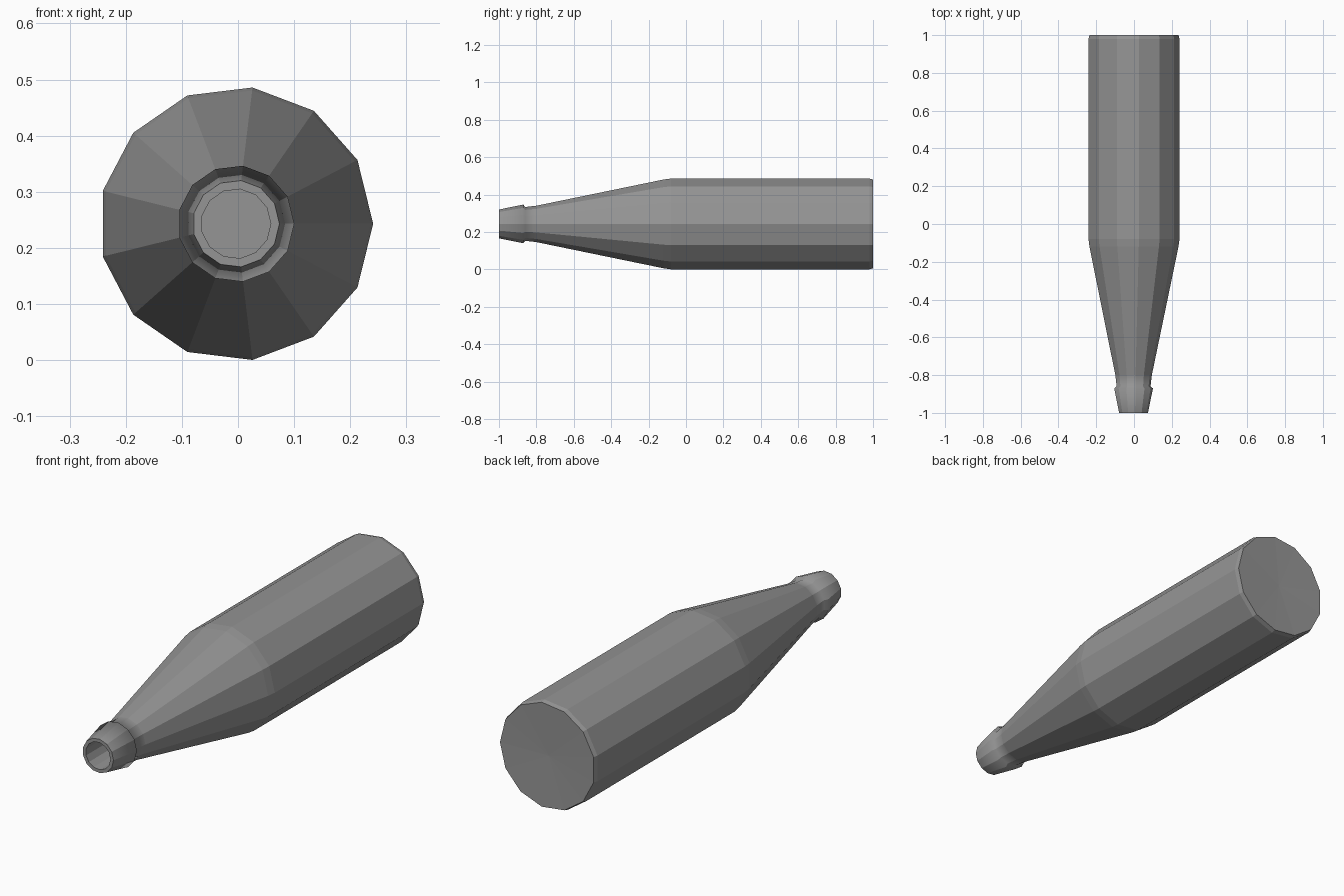
import bpy
import bmesh
import math

if "Cube" in bpy.data.objects:
    bpy.data.objects.remove(bpy.data.objects["Cube"])

SIDES = 13
CX, CZ = -0.0036, 0.243

# Bottle outline as (y, radius), from the inside of the bore, round the lip, to the base
PROFILE = [
    (-0.75, 0.0), (-0.75, 0.062),                    # bore
    (-1.0, 0.062), (-1.0, 0.0775),                   # mouth rim
    (-0.87, 0.104), (-0.86, 0.091),                  # flared lip
    (-0.80, 0.098), (-0.12, 0.239), (-0.08, 0.2445), # neck and shoulder
    (0.98, 0.2445), (1.0, 0.239), (0.993, 0.0),      # body and base
]
SOFT = {3, 4, 5}  # lip and neck segments that blend softly along the length


def lathe(name, profile):
    """Spin a (y, radius) profile around the bottle's lengthwise axis."""
    bm = bmesh.new()
    rings = []
    for y, r in profile:
        count = SIDES if r > 0 else 1
        ring = []
        for i in range(count):
            a = math.tau * i / SIDES
            ring.append(bm.verts.new((CX + r * math.cos(a), y, CZ + r * math.sin(a))))
        rings.append(ring)
    for k, (a, b) in enumerate(zip(rings, rings[1:])):
        for i in range(SIDES):
            j = (i + 1) % SIDES
            corners = [a[i % len(a)], a[j % len(a)], b[j % len(b)], b[i % len(b)]]
            face = bm.faces.new(list(dict.fromkeys(corners)))
            face.smooth = k in SOFT
        # Keep the lengthwise panel edges crisp
        for i in range(SIDES):
            bm.edges.get((a[i % len(a)], b[i % len(b)])).smooth = False
    bmesh.ops.recalc_face_normals(bm, faces=bm.faces)
    mesh = bpy.data.meshes.new(name)
    bm.to_mesh(mesh)
    bm.free()
    obj = bpy.data.objects.new(name, mesh)
    bpy.context.collection.objects.link(obj)
    return obj


# Bottle lying on its side, mouth towards the front
bottle = lathe("bottle", PROFILE)

# Dark grey
grey = bpy.data.materials.new("dark_grey")
grey.diffuse_color = (0.3, 0.3, 0.3, 1.0)
grey.use_nodes = True
grey.node_tree.nodes["Principled BSDF"].inputs["Base Color"].default_value = grey.diffuse_color
bottle.data.materials.append(grey)
